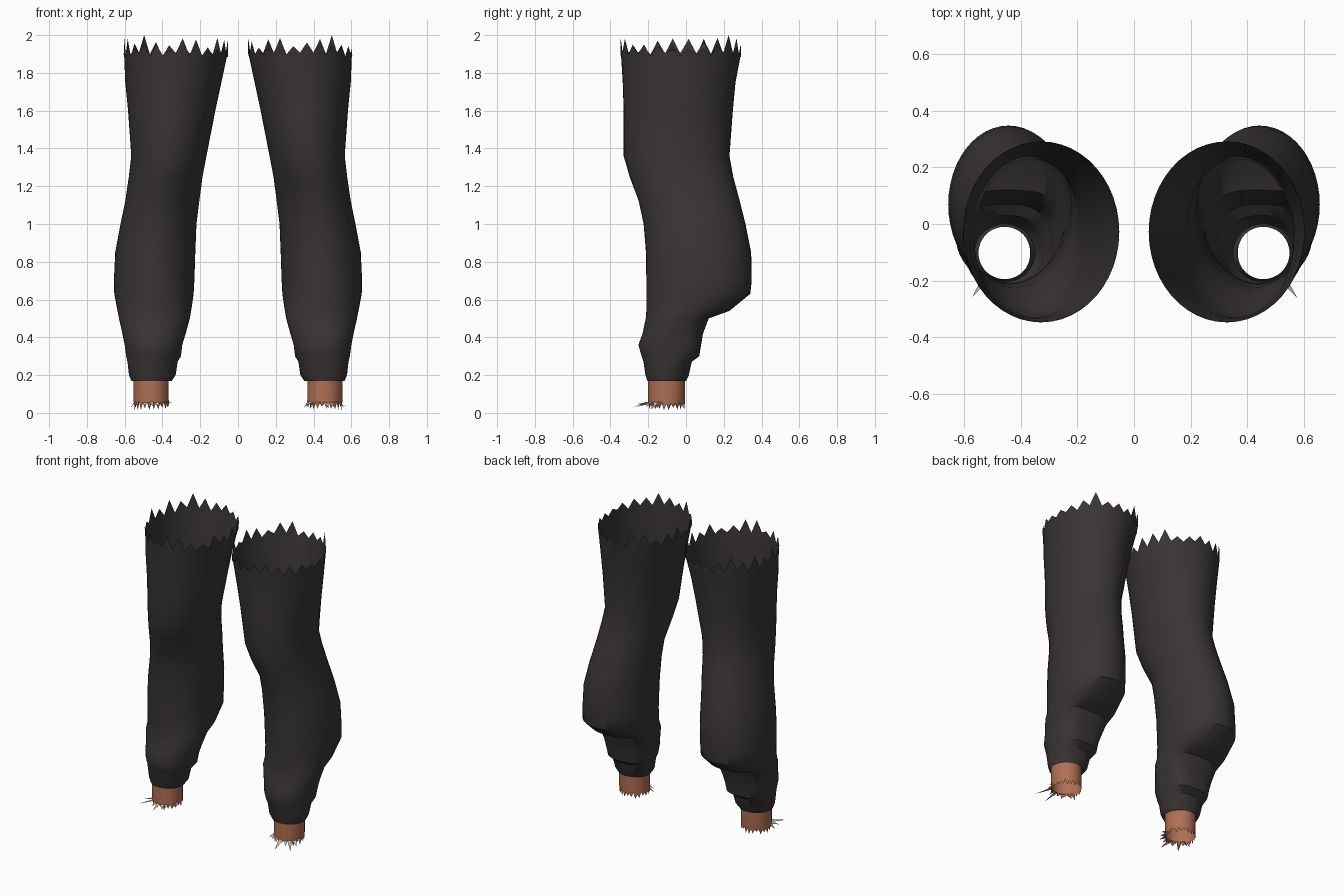
import bpy, bmesh, math, random

cube = bpy.data.objects.get("Cube")
if cube:
    bpy.data.objects.remove(cube, do_unlink=True)


def material(name, rgb):
    m = bpy.data.materials.new(name)
    m.use_nodes = True
    m.diffuse_color = (*rgb, 1)
    m.node_tree.nodes["Principled BSDF"].inputs["Base Color"].default_value = (*rgb, 1)
    return m


FABRIC = material("charcoal fabric", (0.042, 0.035, 0.035))
SKIN = material("tan skin", (0.43, 0.16, 0.09))
PALE = material("pale shreds", (0.55, 0.50, 0.42))
N = 48

# Trouser sections from cuff to thigh: z, inner x, outer x, front y, back y, back roundness
SECTIONS = [
    (0.19, .365, .55, -.195, -.01, 1),
    (0.17, .35, .565, -.205, .00, 1),
    (0.20, .33, .577, -.215, .015, .9),
    (0.27, .32, .585, -.225, .03, .8),
    (0.30, .302, .592, -.235, .07, .7),
    (0.36, .295, .60, -.252, .08, .65),
    (0.42, .277, .612, -.23, .09, .65),
    (0.50, .255, .63, -.213, .12, .65),
    (0.54, .248, .638, -.21, .23, .8),
    (0.63, .235, .655, -.21, .34, .95),
    (0.70, .231, .657, -.21, .348, 1),
    (0.85, .226, .65, -.212, .345, 1),
    (1.00, .22, .622, -.225, .315, 1),
    (1.12, .205, .597, -.255, .285, 1),
    (1.25, .188, .578, -.30, .25, 1),
    (1.36, .167, .565, -.33, .23, 1),
    (1.60, .12, .582, -.33, .248, 1),
    (1.75, .088, .597, -.335, .262, 1),
    (1.88, .06, .602, -.343, .287, 1),
]


def ring(side, z, x0, x1, y0, y1, e):
    pts = []
    for i in range(N):
        a = 2 * math.pi * i / N
        c, s = math.cos(a), math.sin(a)
        if s > 0:
            c, s = math.copysign(abs(c) ** e, c), s ** e
        x = (x0 + x1) / 2 + c * (x1 - x0) / 2
        y = (y0 + y1) / 2 + s * (y1 - y0) / 2
        # soft hollow below the inner side of the knee
        d = ((x - .27) / .1) ** 2 + ((z - 1.12) / .1) ** 2
        if s < 0:
            y += .03 * math.exp(-d)
        pts.append([side * x, y, z])
    return pts


def loft(name, rings, mat):
    bm = bmesh.new()
    rows = [[bm.verts.new(p) for p in r] for r in rings]
    for lo, hi in zip(rows, rows[1:]):
        for i in range(N):
            j = (i + 1) % N
            bm.faces.new((lo[i], lo[j], hi[j], hi[i]))
    return finish(name, bm, mat, 40)


def finish(name, bm, mat, angle):
    bmesh.ops.recalc_face_normals(bm, faces=bm.faces)
    mesh = bpy.data.meshes.new(name)
    bm.to_mesh(mesh)
    bm.free()
    mesh.materials.append(mat)
    ob = bpy.data.objects.new(name, mesh)
    bpy.context.collection.objects.link(ob)
    bpy.ops.object.select_all(action="DESELECT")
    ob.select_set(True)
    bpy.context.view_layer.objects.active = ob
    bpy.ops.object.shade_smooth_by_angle(angle=math.radians(angle))
    return ob


def build_leg(label, side, rng):
    # trouser leg with torn upper edge
    rings = [ring(side, *s) for s in SECTIONS]
    torn = ring(side, 1.9, .052, .605, -.348, .292, 1)
    for i, p in enumerate(torn):
        p[2] = rng.uniform(1.92, 1.99) if i % 2 else rng.uniform(1.885, 1.91)
    torn[7][2] = 2.0
    loft(label + "_trouser_leg", rings + [torn], FABRIC)

    # bare ankle with torn lower edge
    ankle = [ring(side, z, .367, .553, -.2, -.005, 1) for z in (.28, .19, .07)]
    frayed = ring(side, .05, .365, .55, -.2, -.008, 1)
    for i, p in enumerate(frayed):
        p[2] = rng.uniform(.015, .04) if i % 2 else rng.uniform(.045, .06)
    loft(label + "_ankle", [frayed] + ankle[::-1], SKIN)

    # pale shreds fanning forward from the ankle
    bm = bmesh.new()
    for k in range(9):
        a = math.radians(200 + 17 * k)
        reach = rng.uniform(.02, .055) + (.05 if k in (2, 4) else 0)

        def point(ang, r, z):
            return bm.verts.new((side * (.459 - r * math.cos(ang)),
                                 -.103 + r * math.sin(ang), z))
        bm.faces.new((point(a - .17, .094, .055), point(a + .17, .094, .06),
                      point(a + rng.uniform(-.1, .1), .094 + reach,
                            rng.uniform(.025, .055))))
    finish(label + "_ankle_shreds", bm, PALE, 20)


for label, side, seed in (("left", 1, 4), ("right", -1, 9)):
    build_leg(label, side, random.Random(seed))
